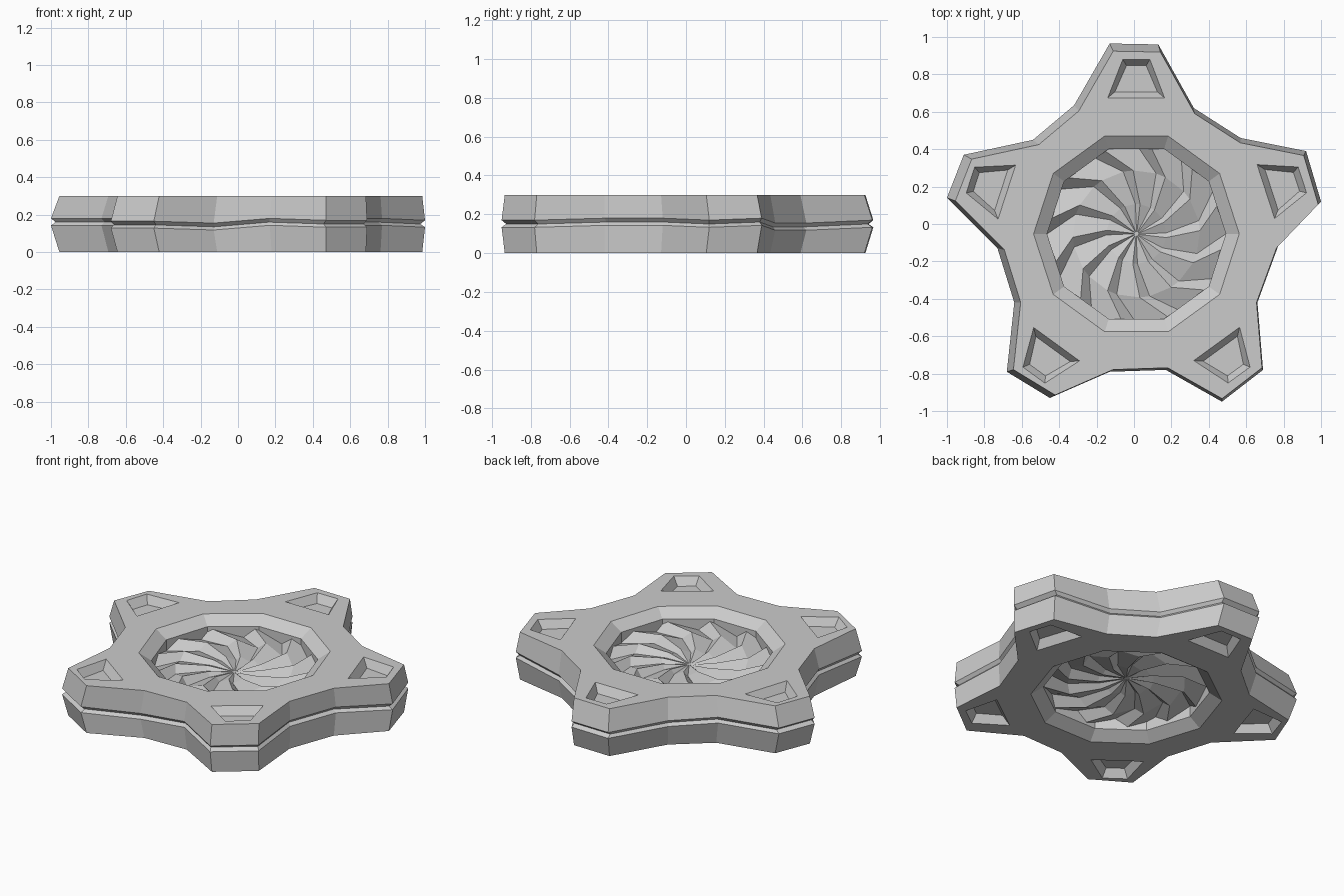
import bpy, bmesh
from math import radians, cos, sin
from mathutils import Vector, Matrix

cube = bpy.data.objects.get("Cube")
if cube:
    bpy.data.objects.remove(cube)

grey = bpy.data.materials.new("plain_grey")
grey.use_nodes = True
grey.diffuse_color = (0.6, 0.6, 0.6, 1)
grey.node_tree.nodes["Principled BSDF"].inputs["Base Color"].default_value = grey.diffuse_color

HEIGHT = 0.3
CENTRE = Vector((0.013, -0.053, 0))

# Widest outline of the five-armed body: x, y and how far its seam dips there
OUTLINE = [(-.13, .965, .01), (.13, .96, .01), (.32, .62, .025), (.57, .46, .025),
           (.92, .39, 0), (1, .12, .01), (.77, -.12, 0), (.66, -.42, 0),
           (.69, -.78, .01), (.47, -.95, .01), (.17, -.78, 0), (-.13, -.79, .025),
           (-.45, -.93, .015), (-.68, -.79, .015), (-.64, -.42, 0), (-.73, -.13, 0),
           (-1, .14, 0), (-.91, .37, 0), (-.54, .45, 0), (-.32, .635, .01)]
POCKET_RIM = [(-.073, .933), (.072, .933), (.15, .728), (-.153, .728)]
POCKET_FLOOR = [(-.053, .9), (.052, .9), (.112, .76), (-.115, .76)]


def ring(bm, points):
    return [bm.verts.new(p) for p in points]


def bridge(bm, a, b):
    n = len(a)
    for i in range(n):
        j = (i + 1) % n
        bm.faces.new((a[i], a[j], b[j], b[i]))


def loop_edges(bm, verts):
    edges = []
    for a, b in zip(verts, verts[1:] + verts[:1]):
        edges.append(bm.edges.get((a, b)) or bm.edges.new((a, b)))
    return edges


def polar(r, degrees, z):
    a = radians(degrees)
    return CENTRE + Vector((r * cos(a), r * sin(a), z))


def finish(bm, name):
    bmesh.ops.recalc_face_normals(bm, faces=bm.faces[:])
    mesh = bpy.data.meshes.new(name)
    bm.to_mesh(mesh)
    bm.free()
    mesh.materials.append(grey)
    obj = bpy.data.objects.new(name, mesh)
    bpy.context.collection.objects.link(obj)


# Body: sloping sides with a pinched seam groove
bm = bmesh.new()


def cap_outline(z):
    return ring(bm, [(x * .97 + .015, y * .97 - .012, z) for x, y, d in OUTLINE])


def seam(scale, z):
    return ring(bm, [(x * scale, y * scale, z - d) for x, y, d in OUTLINE])


sides = [cap_outline(0), seam(1, .143), seam(.975, .16), seam(1, .18), cap_outline(HEIGHT)]
for a, b in zip(sides, sides[1:]):
    bridge(bm, a, b)

# Bevelled ten-sided opening
opening = [ring(bm, [polar(r, 36 * i, z) for i in range(10)])
           for r, z in ((.55, 0), (.478, .05), (.478, .25), (.55, HEIGHT))]
for a, b in zip(opening, opening[1:]):
    bridge(bm, a, b)

# Upper and lower plates, each with one pocket per arm
for z, depth, edge, hole in ((0, .05, sides[0], opening[0]),
                             (HEIGHT, -.05, sides[-1], opening[-1])):
    border = loop_edges(bm, edge) + loop_edges(bm, hole)
    for arm in range(5):
        turn = Matrix.Rotation(radians(72 * arm), 3, 'Z')
        rim = ring(bm, [CENTRE + turn @ Vector((x, y, z)) for x, y in POCKET_RIM])
        floor = ring(bm, [CENTRE + turn @ Vector((x, y, z + depth)) for x, y in POCKET_FLOOR])
        bridge(bm, rim, floor)
        bm.faces.new(floor)
        border += loop_edges(bm, rim)
    bmesh.ops.triangle_fill(bm, use_beauty=True, edges=border, normal=(0, 0, 1))
finish(bm, "star_body")

# Fan: twelve swept blades with a stepped edge, alike on both sides
bm = bmesh.new()
BLADES, STEP = 12, 9
SECTIONS = [(.012, -30, .025, .025), (.16, -24, .05, .025),
            (.34, -14, .072, .03), (.49, 5, .085, .03)]


def blade_ring(r, twist, crest, trough, side):
    points = []
    for k in range(BLADES):
        a = 77 + twist + k * 360 / BLADES
        points += [polar(r, a, HEIGHT / 2 + side * crest),
                   polar(r, a + STEP, HEIGHT / 2 + side * trough)]
    return ring(bm, points)


upper = [blade_ring(*s, 1) for s in SECTIONS]
lower = [blade_ring(*s, -1) for s in reversed(SECTIONS)]
rings = upper + lower
for a, b in zip(rings, rings[1:]):
    bridge(bm, a, b)
bm.faces.new(rings[0])
bm.faces.new(rings[-1])
finish(bm, "swirl_fan")
